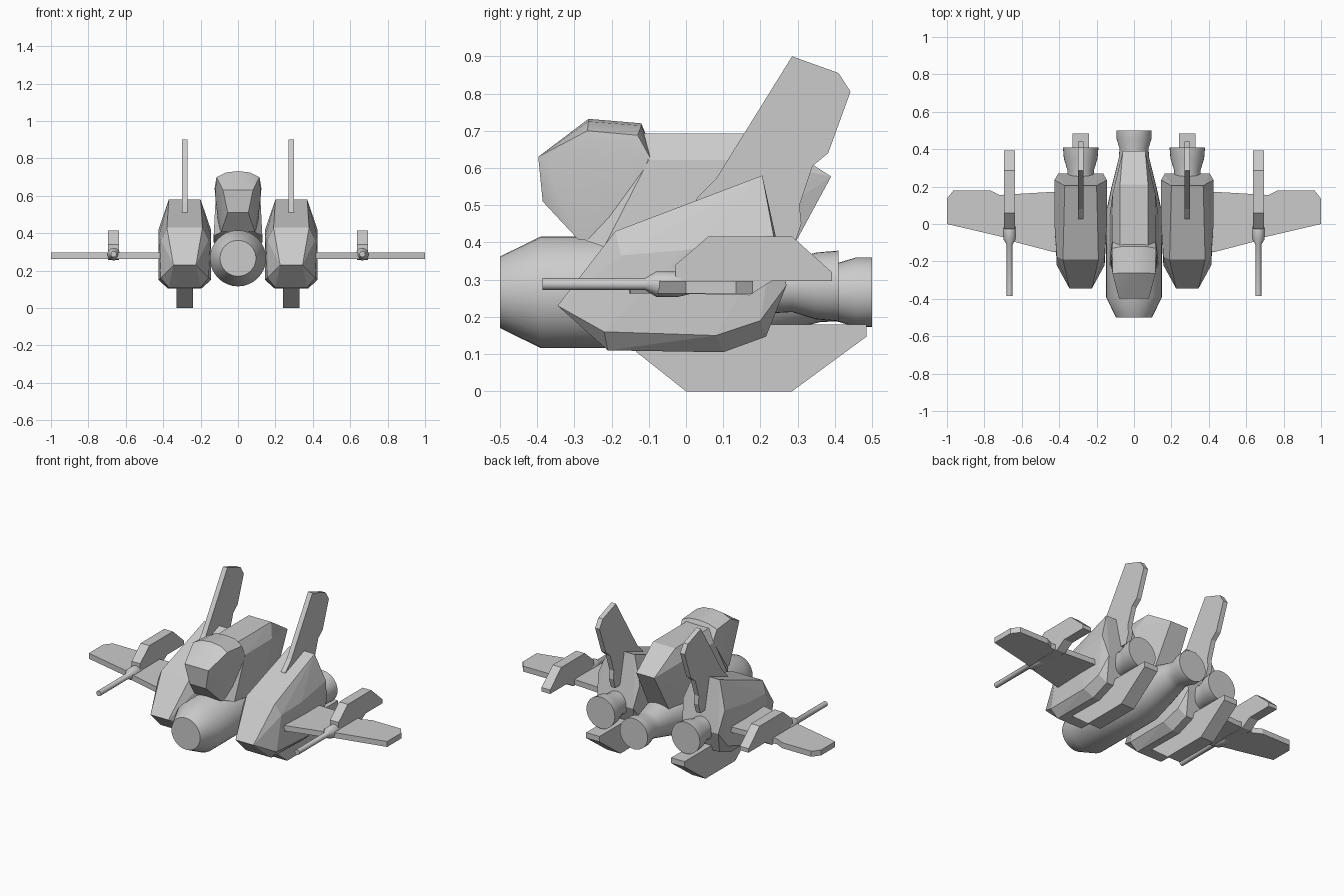
import bpy, bmesh, math

if "Cube" in bpy.data.objects:
    bpy.data.objects.remove(bpy.data.objects["Cube"])


def finish(name, bm, mirror=False, angle=None):
    bmesh.ops.recalc_face_normals(bm, faces=bm.faces)
    me = bpy.data.meshes.new(name)
    bm.to_mesh(me)
    bm.free()
    ob = bpy.data.objects.new(name, me)
    bpy.context.collection.objects.link(ob)
    if mirror:
        m = ob.modifiers.new("Mirror", 'MIRROR')
        m.use_mirror_merge = False
    if angle:
        bpy.ops.object.select_all(action='DESELECT')
        ob.select_set(True)
        bpy.context.view_layer.objects.active = ob
        bpy.ops.object.shade_smooth_by_angle(angle=math.radians(angle))
    return ob


def hull(name, pts, cx=0, mirror=False, angle=None):
    """Faceted body from (half width, y, z) points, symmetric about x = cx."""
    bm = bmesh.new()
    for w, y, z in pts:
        for s in ((1, -1) if w else (1,)):
            bm.verts.new((cx + s * w, y, z))
    res = bmesh.ops.convex_hull(bm, input=bm.verts)
    junk = {g for g in res["geom_interior"] + res["geom_unused"]
            if isinstance(g, bmesh.types.BMVert)}
    bmesh.ops.delete(bm, geom=list(junk), context='VERTS')
    bmesh.ops.dissolve_limit(bm, angle_limit=math.radians(2),
                             verts=bm.verts, edges=bm.edges)
    return finish(name, bm, mirror, angle)


def turned(name, profile, cx, cz, n=32, mirror=False):
    """Body of revolution along y from (y, radius) points."""
    bm = bmesh.new()
    rings = []
    for y, r in profile:
        rings.append([bm.verts.new((cx + r * math.cos(2 * math.pi * i / n), y,
                                    cz + r * math.sin(2 * math.pi * i / n)))
                      for i in range(n)])
    for a, b in zip(rings, rings[1:]):
        for i in range(n):
            j = (i + 1) % n
            bm.faces.new((a[i], a[j], b[j], b[i]))
    bm.faces.new(rings[0])
    bm.faces.new(rings[-1])
    return finish(name, bm, mirror, 35)


def plate(name, outline, axis, lo, hi):
    """Mirrored flat plate: outline extruded from lo to hi along x or z."""
    bm = bmesh.new()
    at = (lambda p, t: (t, *p)) if axis == 'x' else (lambda p, t: (*p, t))
    a = [bm.verts.new(at(p, lo)) for p in outline]
    b = [bm.verts.new(at(p, hi)) for p in outline]
    bm.faces.new(a)
    bm.faces.new(b)
    for i in range(len(a)):
        j = (i + 1) % len(a)
        bm.faces.new((a[i], a[j], b[j], b[i]))
    return finish(name, bm, True)


# Central fuselage with rear nozzle
turned("fuselage", [(-.5, .096), (-.39, .15), (.06, .15), (.2, .12), (.36, .08),
                    (.405, .078), (.455, .093), (.5, .093)], 0, .266)

# Cockpit canopy
hull("canopy", [(.055, -.385, .51), (.08, -.397, .63), (.085, -.38, .625),
                (0, -.262, .732), (.065, -.262, .725), (.115, -.265, .7),
                (0, -.12, .72), (.065, -.12, .714), (.117, -.13, .688),
                (.125, -.15, .64), (.122, -.22, .6), (.112, -.05, .545),
                (.09, -.29, .408), (.1, -.2, .4), (.1, -.07, .47)], angle=30)

# Spine behind the canopy
hull("spine", [(.075, -.12, .693), (.075, .21, .693), (.118, -.1, .622), (.115, .16, .622),
               (.06, .39, .577), (.122, -.05, .545), (.09, -.27, .405), (.13, -.22, .388),
               (.13, .05, .35), (.07, .3, .43), (.07, .24, .3)])

# Side pods
X = .285
hull("side_pod", [(.06, -.345, .23), (.095, -.19, .43), (.085, .205, .58),
                  (.128, -.175, .365), (.14, .235, .42), (.12, .27, .285),
                  (.128, -.22, .16), (.14, .08, .15), (.135, .2, .19), (.14, .0, .38),
                  (.09, .215, .147), (.09, .1, .105), (.085, -.21, .11)], X, True)

# Side pod nozzles
turned("side_nozzle", [(.2, .075), (.285, .07), (.35, .09), (.41, .095)], X, .283, mirror=True)

# Tall tail fins
plate("tail_fin", [(.02, .5), (.03, .52), (.08, .57), (.285, .9), (.41, .855), (.442, .805),
                   (.382, .64), (.34, .605), (.305, .5), (.31, .45), (.29, .39), (.15, .4)],
      'x', X - .015, X + .015)

# Lower keels
plate("lower_keel", [(-.135, .107), (0, 0), (.285, 0), (.485, .147), (.485, .18), (.1, .18)],
      'x', X - .045, X + .045)

# Wings
plate("wing", [(.38, -.155), (.43, -.15), (.66, -.09), (.7, -.07), (1, 0), (1, .135), (.965, .18),
               (.77, .18), (.72, .155), (.38, .175)], 'z', .263, .296)

# Wing fins
G = .665
plate("wing_fin", [(-.028, .34), (.06, .416), (.285, .416), (.392, .32), (.392, .296),
                   (.23, .296), (.17, .258), (.0, .262), (-.028, .31)], 'x', G - .029, G + .029)

# Wing guns
turned("wing_gun", [(-.385, .016), (-.11, .016), (-.08, .034), (-.02, .034), (.03, .022)],
       G, .288, 12, True)
